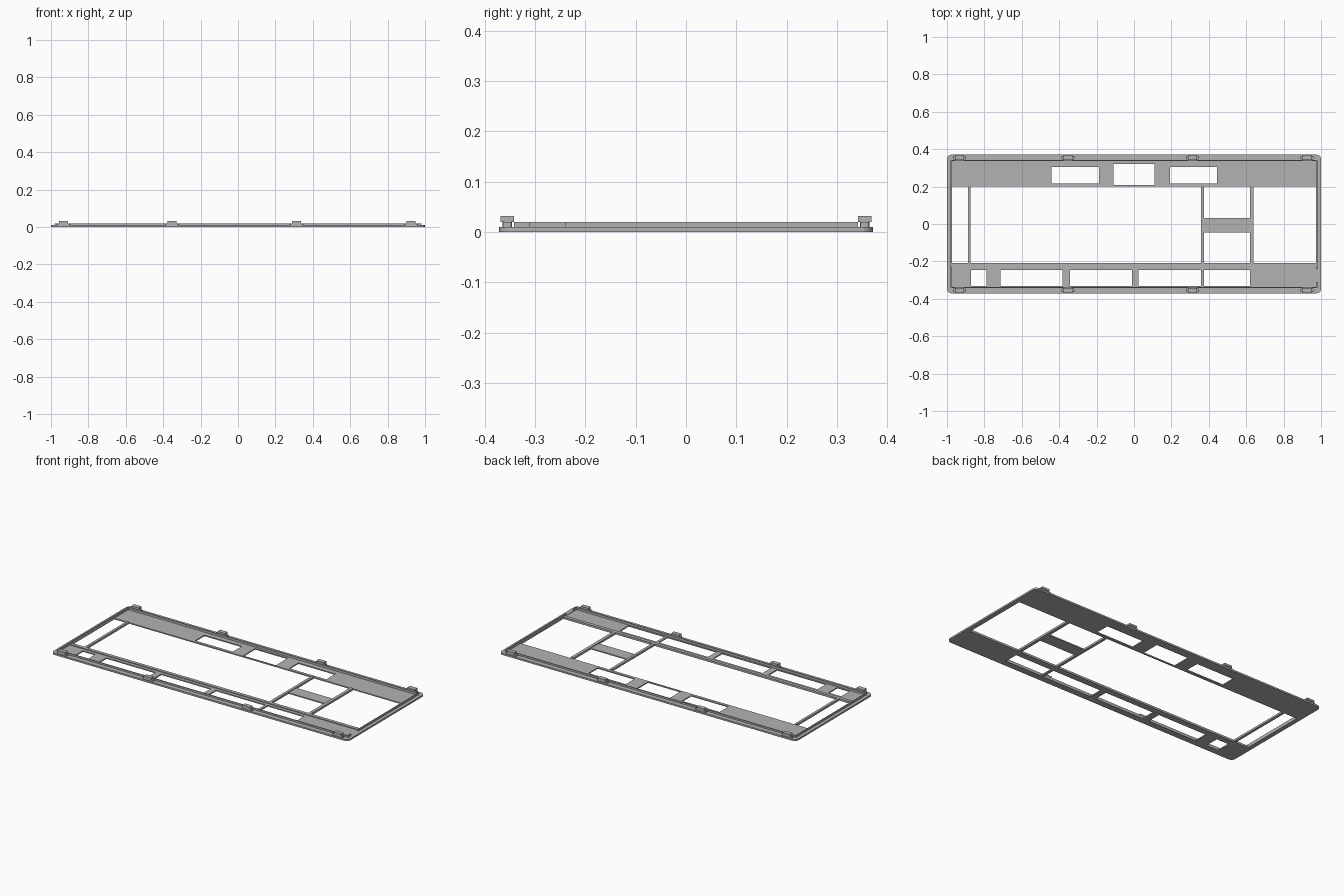
import bpy
import math

if "Cube" in bpy.data.objects:
    bpy.data.objects.remove(bpy.data.objects["Cube"], do_unlink=True)

grey = bpy.data.materials.new("plain grey")
grey.use_nodes = True
grey.diffuse_color = (0.45, 0.45, 0.45, 1)
grey.node_tree.nodes["Principled BSDF"].inputs["Base Color"].default_value = (0.45, 0.45, 0.45, 1)


def rect(x0, x1, y0, y1, r=0):
    """Outline of a rectangle, with rounded corners if r is given."""
    if not r:
        return [(x0, y0), (x1, y0), (x1, y1), (x0, y1)]
    corners = [(x1 - r, y1 - r), (x0 + r, y1 - r), (x0 + r, y0 + r), (x1 - r, y0 + r)]
    pts = []
    for i, (cx, cy) in enumerate(corners):
        for k in range(6):
            a = math.pi / 2 * (i + k / 5)
            pts.append((cx + r * math.cos(a), cy + r * math.sin(a)))
    return pts


def slab(name, outlines, z0, z1):
    """Extrude the first outline from z0 to z1, the others being holes."""
    curve = bpy.data.curves.new(name, 'CURVE')
    curve.dimensions = '2D'
    curve.fill_mode = 'BOTH'
    curve.extrude = (z1 - z0) / 2
    for pts in outlines:
        s = curve.splines.new('POLY')
        s.points.add(len(pts) - 1)
        for p, (x, y) in zip(s.points, pts):
            p.co = (x, y, 0, 1)
        s.use_cyclic_u = True
    temp = bpy.data.objects.new(name + " outline", curve)
    bpy.context.collection.objects.link(temp)
    deps = bpy.context.evaluated_depsgraph_get()
    mesh = bpy.data.meshes.new_from_object(temp.evaluated_get(deps))
    bpy.data.objects.remove(temp, do_unlink=True)
    mesh.materials.clear()
    mesh.materials.append(grey)
    for f in mesh.polygons:
        f.use_smooth = False
    obj = bpy.data.objects.new(name, mesh)
    obj.location.z = (z0 + z1) / 2
    bpy.context.collection.objects.link(obj)
    return obj


BACK, FRONT = 0.2, -0.208       # limits of the main openings
FLOOR, LIP, WALL = 0.007, 0.01, 0.02
body = rect(-0.98, 0.98, -0.342, 0.342, 0.01)

# Floor plate with its openings
openings = [rect(x0, x1, FRONT, BACK) for x0, x1 in
            [(-0.973, -0.888), (-0.873, 0.357), (0.638, 0.972)]]
openings += [rect(0.373, 0.619, 0.031, BACK), rect(0.373, 0.619, FRONT, -0.045)]
openings += [rect(x0, x1, 0.217, 0.305) for x0, x1 in [(-0.44, -0.187), (0.193, 0.443)]]
openings.append(rect(-0.11, 0.11, 0.208, 0.322))
openings += [rect(x0, x1, -0.332, -0.247) for x0, x1 in
             [(-0.872, -0.788), (-0.713, -0.382), (-0.343, -0.01), (0.025, 0.357), (0.373, 0.619)]]
slab("floor_plate", [body] + openings, 0, FLOOR)

# Outer lip around the plate
slab("outer_lip", [rect(-1, 1, -0.371, 0.371, 0.025), body], 0, LIP)

# Thin upright wall, broken by a notch on the left side
inner = rect(-0.973, 0.973, -0.336, 0.336, 0.006)
slab("wall_base", [body, inner], FLOOR, LIP)
outer_half = [(0.98, -0.24), (0.98, 0.342), (-0.98, 0.342), (-0.98, -0.342), (0.98, -0.342), (0.98, -0.31)]
inner_half = [(0.973, -0.31), (0.973, -0.336), (-0.973, -0.336), (-0.973, 0.336), (0.973, 0.336), (0.973, -0.24)]
slab("upright_wall", [outer_half + inner_half], LIP, WALL)

# Raised ribs between the openings
for i, (x0, x1) in enumerate([(-0.888, -0.873), (0.357, 0.373), (0.619, 0.638)]):
    slab(f"cross_rib_{i + 1}", [rect(x0, x1, FRONT, BACK)], FLOOR, 0.012)
slab("front_rib", [rect(-0.973, 0.973, -0.228, FRONT)], FLOOR, 0.012)

# Snap clips along the front and back edges
for side, label in [(-1, "front"), (1, "back")]:
    for i, x in enumerate([-0.933, -0.353, 0.313, 0.925]):
        y = 0.355 * side
        slab(f"{label}_clip_foot_{i + 1}", [rect(x - 0.035, x + 0.035, y - 0.009, y + 0.009, 0.005)], LIP, WALL)
        slab(f"{label}_clip_head_{i + 1}", [rect(x - 0.025, x + 0.025, y - 0.013, y + 0.013)], WALL, 0.032)
